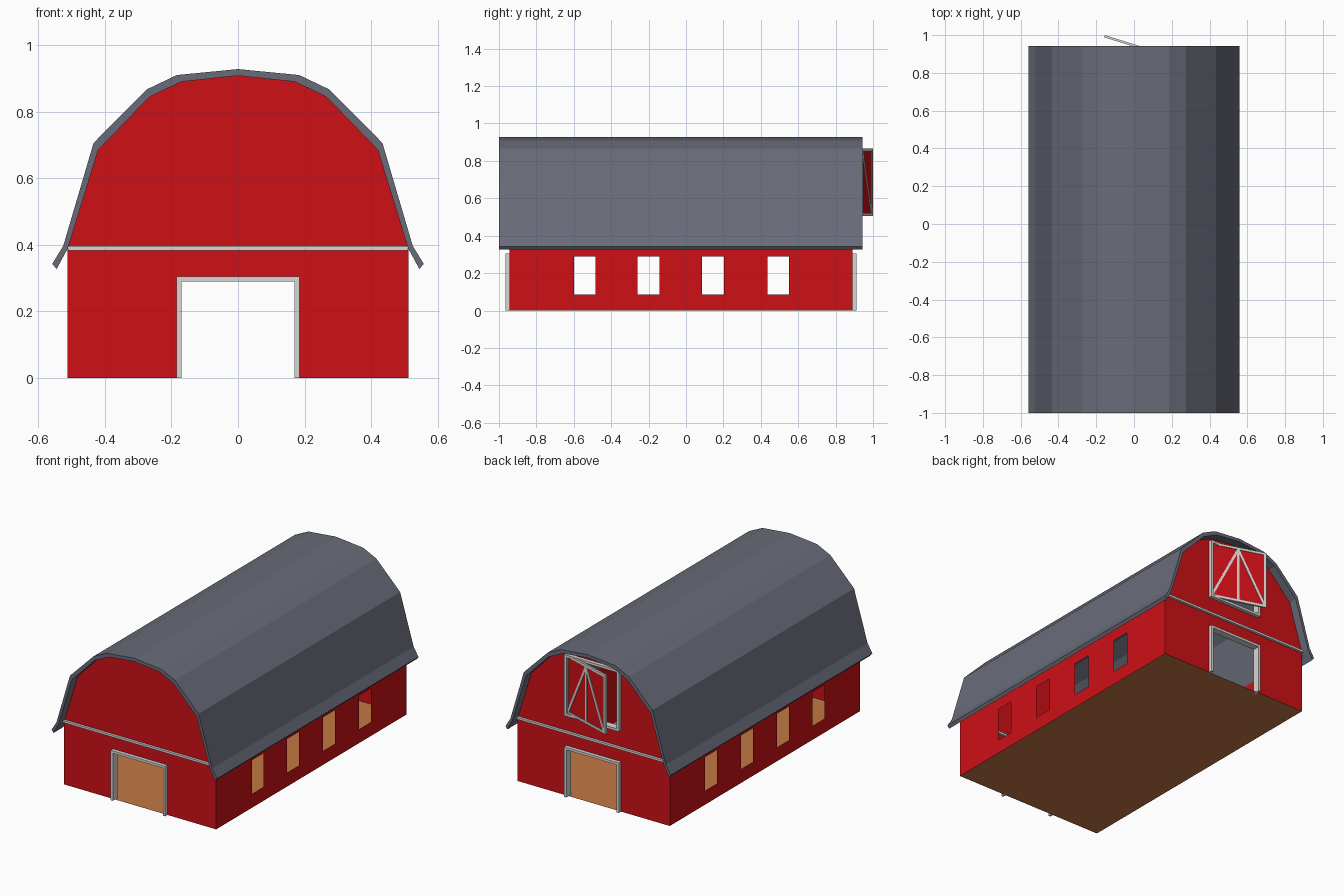
import bpy, bmesh, math
from mathutils import Matrix, Vector

if "Cube" in bpy.data.objects:
    bpy.data.objects.remove(bpy.data.objects["Cube"])


def material(name, rgb):
    m = bpy.data.materials.new(name)
    m.diffuse_color = (*rgb, 1)
    m.use_nodes = True
    m.node_tree.nodes["Principled BSDF"].inputs["Base Color"].default_value = m.diffuse_color
    return m


RED = material("red_paint", (0.62, 0.005, 0.008))
SLATE = material("slate", (0.14, 0.15, 0.19))
WHITE = material("white_trim", (0.70, 0.68, 0.66))
WOOD = material("wood_floor", (0.54, 0.19, 0.06))

FRONT, BACK, HALF, EAVE = -0.943, 0.889, 0.513, 0.39


def finish(name, bm, mat):
    bmesh.ops.remove_doubles(bm, verts=bm.verts, dist=1e-5)
    bmesh.ops.recalc_face_normals(bm, faces=bm.faces)
    me = bpy.data.meshes.new(name)
    bm.to_mesh(me)
    bm.free()
    me.materials.append(mat)
    ob = bpy.data.objects.new(name, me)
    bpy.context.collection.objects.link(ob)
    return ob


def face(bm, pts):
    return bm.faces.new([bm.verts.new(p) for p in pts])


def panel(bm, us, zs, holes, to3d):
    """Flat wall split into cells, leaving out the hole cells."""
    for i in range(len(us) - 1):
        for j in range(len(zs) - 1):
            if (i, j) not in holes:
                face(bm, [to3d(us[a], zs[b]) for a, b in
                          ((i, j), (i + 1, j), (i + 1, j + 1), (i, j + 1))])


def bars(name, lines, y, width, depth, mat=WHITE):
    """Straight boards between points in an upright plane."""
    bm = bmesh.new()
    for x1, z1, x2, z2 in lines:
        dx, dz = x2 - x1, z2 - z1
        bmesh.ops.create_cube(bm, size=1, matrix=(
            Matrix.Translation(((x1 + x2) / 2, y, (z1 + z2) / 2))
            @ Matrix.Rotation(-math.atan2(dz, dx), 4, 'Y')
            @ Matrix.Diagonal((math.hypot(dx, dz), depth, width, 1))))
    return finish(name, bm, mat)


# Side walls with four windows each
ys = [FRONT, -0.60, -0.485, -0.26, -0.143, 0.085, 0.203, 0.435, 0.55, BACK]
for side, name in ((-1, "left_wall"), (1, "right_wall")):
    bm = bmesh.new()
    panel(bm, ys, [0, 0.085, 0.29, EAVE], {(i, 1) for i in (1, 3, 5, 7)},
          lambda u, z: (side * HALF, u, z))
    finish(name, bm, RED)

# End walls: doorway below, gable above (loft opening at the back)
shoulder = [(HALF, EAVE), (0.42, 0.685), (0.265, 0.845), (0.17, 0.89)]
for y, name in ((FRONT, "front_wall"), (BACK, "back_wall")):
    bm = bmesh.new()
    panel(bm, [-HALF, -0.177, 0.177, HALF], [0, 0.297, EAVE], {(1, 0)},
          lambda u, z: (u, y, z))
    if y == FRONT:
        outline = shoulder + [(0, 0.908)] + [(-x, z) for x, z in reversed(shoulder)]
        face(bm, [(x, y, z) for x, z in outline])
    else:
        for s in (-1, 1):
            face(bm, [(s * x, y, z) for x, z in shoulder + [(0.17, EAVE)]])
        face(bm, [(x, y, z) for x, z in
                  ((-0.17, EAVE), (0.17, EAVE), (0.17, 0.502), (-0.17, 0.502))])
        face(bm, [(x, y, z) for x, z in
                  ((-0.17, 0.86), (0.17, 0.86), (0.17, 0.89), (0, 0.908), (-0.17, 0.89))])
    finish(name, bm, RED)

# Floor
bm = bmesh.new()
face(bm, [(-HALF, FRONT, 0), (HALF, FRONT, 0), (HALF, BACK, 0), (-HALF, BACK, 0)])
finish("floor", bm, WOOD)

# Roof shell: faceted gambrel profile pushed along the length
outer = [(0.558, 0.343), (0.525, 0.397), (0.434, 0.706), (0.274, 0.867), (0.184, 0.91)]
inner = [(0.545, 0.327), (0.511, 0.39)] + shoulder[1:]
outer = outer + [(0, 0.928)] + [(-x, z) for x, z in reversed(outer)]
inner = inner + [(0, 0.908)] + [(-x, z) for x, z in reversed(inner)]
bm = bmesh.new()
cap = face(bm, [(x, -1, z) for x, z in outer + inner[::-1]])
ext = bmesh.ops.extrude_face_region(bm, geom=[cap], use_keep_orig=True)
bmesh.ops.translate(bm, vec=Vector((0, 1.943, 0)),
                    verts=[v for v in ext["geom"] if isinstance(v, bmesh.types.BMVert)])
finish("roof", bm, SLATE)

# White trim: doorway frames and gable boards at both ends
W = 0.015
for y, end in ((FRONT, "front"), (BACK, "back")):
    bars(end + "_door_frame", [(-0.177, 0, -0.177, 0.305), (0.177, 0, 0.177, 0.305),
                               (-0.17, 0.2975, 0.17, 0.2975)], y, W, 0.044)
    bars(end + "_gable_board", [(-0.511, EAVE, 0.511, EAVE)], y, 0.013, 0.03)

# Loft opening frame
bars("loft_frame", [(-0.177, 0.495, -0.177, 0.868), (0.177, 0.495, 0.177, 0.868),
                    (-0.17, 0.5025, 0.17, 0.5025), (-0.17, 0.8605, 0.17, 0.8605)],
     BACK, W, 0.044)

# Loft door, hinged on the right jamb and swung open
L, lo, hi = 0.352, 0.505, 0.865
h = W / 2
door = [bars("loft_door_panel", [(-L + h, (lo + hi) / 2, -h, (lo + hi) / 2)],
             0, hi - lo - W, 0.004, RED),
        bars("loft_door_boards", [
            (-h, lo, -h, hi), (-L + h, lo, -L + h, hi),
            (-L + W, lo + h, -W, lo + h), (-L + W, hi - h, -W, hi - h),
            (-L / 2, lo + W, -L / 2, hi - W),
            (-L / 2, hi - W, -W, lo + W), (-L / 2, hi - W, -L + W, lo + W)],
            0, W, 0.012)]
for ob in door:
    ob.location = (0.18, 0.889, 0)
    ob.rotation_euler.z = -math.asin(0.105 / L)
